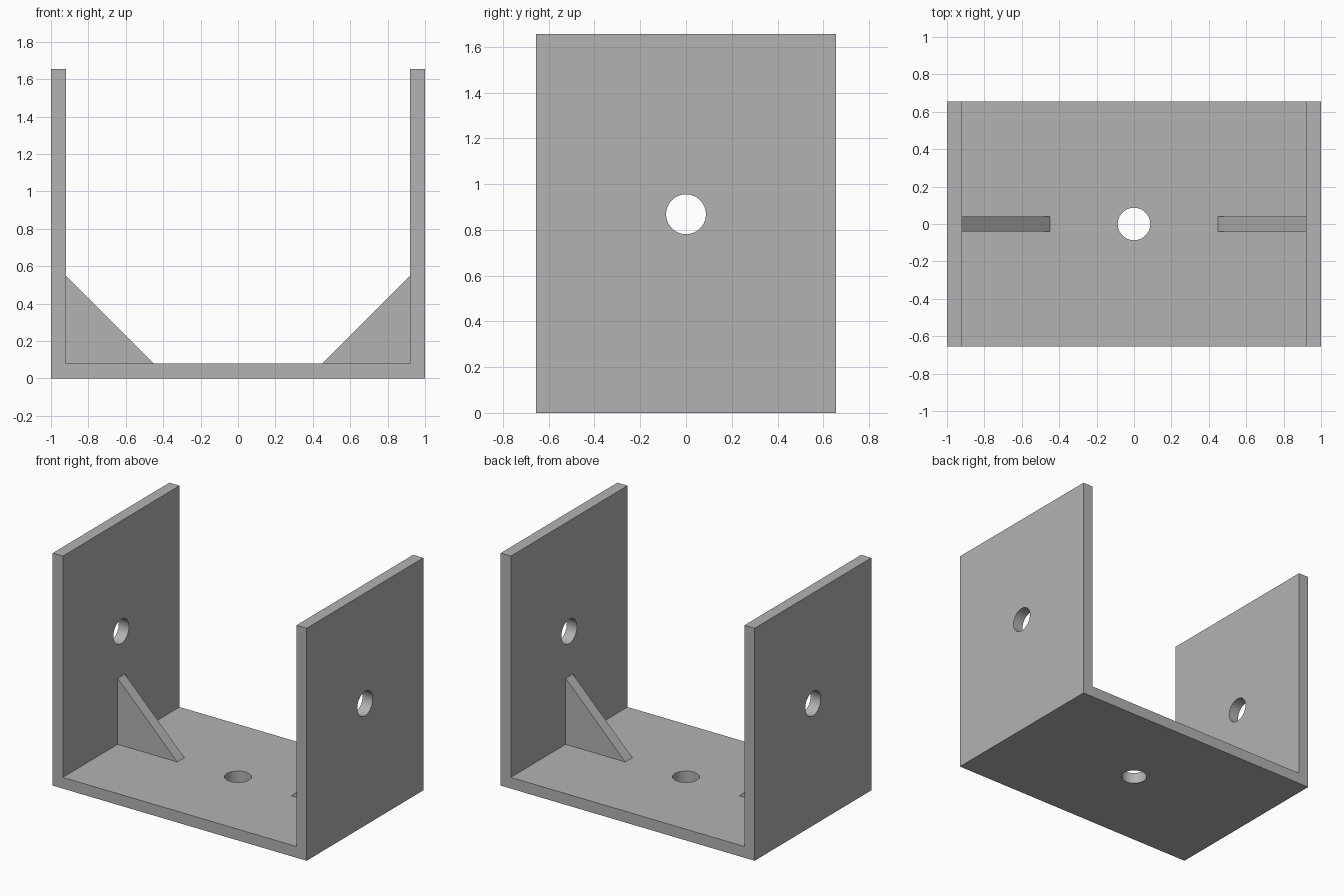
import bpy
import bmesh
from math import pi, radians
from mathutils import Vector

cube = bpy.data.objects.get("Cube")
if cube:
    bpy.data.objects.remove(cube, do_unlink=True)

HALF_X, HALF_Y, HEIGHT = 1.0, 0.656, 1.655
WALL = 0.08
GUSSET_LEG, GUSSET_HALF = 0.47, 0.04
HOLE_RADIUS, HOLE_Z = 0.087, 0.868

grey = bpy.data.materials.new("plain grey")
grey.use_nodes = True
colour = (0.45, 0.45, 0.45, 1)
grey.diffuse_color = colour
grey.node_tree.nodes["Principled BSDF"].inputs["Base Color"].default_value = colour


def extrude_profile(name, points, half_depth):
    """Extrude an x-z outline symmetrically along y."""
    bm = bmesh.new()
    face = bm.faces.new([bm.verts.new((x, -half_depth, z)) for x, z in points])
    result = bmesh.ops.extrude_face_region(bm, geom=[face])
    verts = [v for v in result["geom"] if isinstance(v, bmesh.types.BMVert)]
    bmesh.ops.translate(bm, verts=verts, vec=Vector((0, 2 * half_depth, 0)))
    bmesh.ops.recalc_face_normals(bm, faces=bm.faces)
    mesh = bpy.data.meshes.new(name)
    bm.to_mesh(mesh)
    bm.free()
    mesh.materials.append(grey)
    obj = bpy.data.objects.new(name, mesh)
    bpy.context.collection.objects.link(obj)
    return obj


def drill(target, location, rotation, depth):
    """Cut a round hole through the target."""
    bpy.ops.mesh.primitive_cylinder_add(vertices=64, radius=HOLE_RADIUS, depth=depth,
                                        location=location, rotation=rotation)
    cutter = bpy.context.object
    cutter.name = "hole_cutter"
    cutter.hide_render = True
    cutter.data.materials.append(grey)
    mod = target.modifiers.new("hole", "BOOLEAN")
    mod.operation = "DIFFERENCE"
    mod.solver = "EXACT"
    mod.object = cutter
    bpy.context.view_layer.objects.active = target
    bpy.ops.object.modifier_apply(modifier=mod.name)
    bpy.data.objects.remove(cutter, do_unlink=True)


# U-shaped bracket: base plate with two upright walls
inner = HALF_X - WALL
bracket = extrude_profile("u_bracket", [
    (-HALF_X, 0), (HALF_X, 0), (HALF_X, HEIGHT), (inner, HEIGHT),
    (inner, WALL), (-inner, WALL), (-inner, HEIGHT), (-HALF_X, HEIGHT)], HALF_Y)

# One hole through both walls, one through the base
drill(bracket, (0, 0, HOLE_Z), (0, pi / 2, 0), 3)
drill(bracket, (0, 0, 0), (0, 0, 0), 0.5)

bpy.ops.object.select_all(action="DESELECT")
bracket.select_set(True)
bpy.context.view_layer.objects.active = bracket
bpy.ops.object.shade_smooth_by_angle(angle=radians(30))

# Triangular gussets bracing each wall
for name, side in (("left_gusset", 1), ("right_gusset", -1)):
    extrude_profile(name, [
        (side * inner, WALL), (side * (inner - GUSSET_LEG), WALL),
        (side * inner, WALL + GUSSET_LEG)], GUSSET_HALF)
